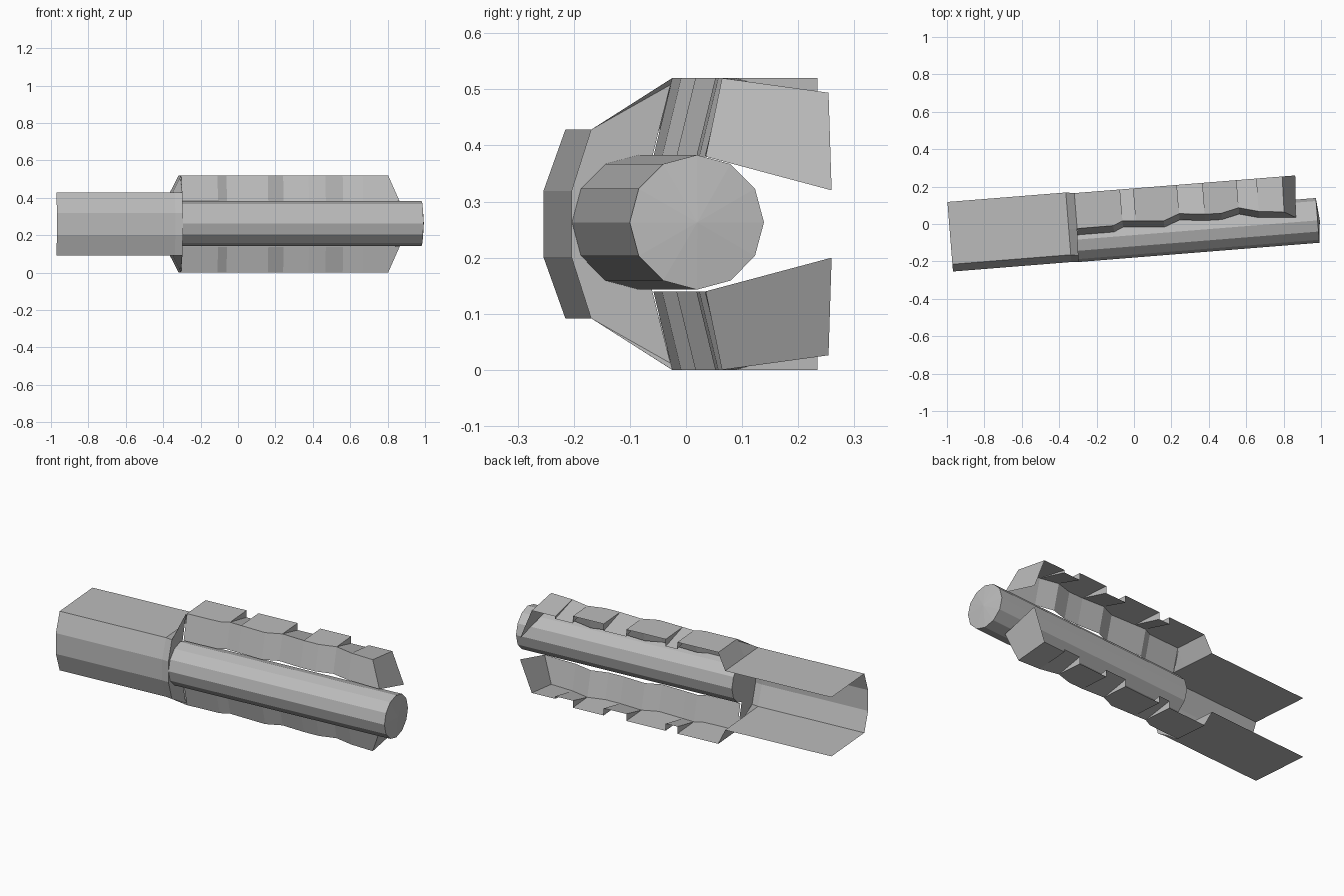
import bpy, bmesh, math
from mathutils import Matrix, Vector

old = bpy.data.objects.get("Cube")
if old:
    bpy.data.objects.remove(old, do_unlink=True)

# Single grey material
COLOR = (0.5, 0.5, 0.5, 1)
grey = bpy.data.materials.new("plain grey")
grey.use_nodes = True
grey.diffuse_color = COLOR
bsdf = grey.node_tree.nodes["Principled BSDF"]
bsdf.inputs["Base Color"].default_value = COLOR
bsdf.inputs["Roughness"].default_value = 0.6

MID_Z = 0.26                 # plane of symmetry between upper and lower halves
TILT = math.atan(0.08)       # the whole assembly is turned slightly in plan


def finish(name, bm, mirrored=True):
    mesh = bpy.data.meshes.new(name)
    bm.to_mesh(mesh)
    bm.free()
    mesh.materials.append(grey)
    ob = bpy.data.objects.new(name, mesh)
    ob.location.z = MID_Z
    ob.rotation_euler.z = TILT
    bpy.context.collection.objects.link(ob)
    if mirrored:
        mod = ob.modifiers.new("lower half", 'MIRROR')
        mod.use_axis = (False, False, True)
        mod.merge_threshold = 0.0005
    return ob


def loft(bm, sections):
    """Skin open sections; each runs from the back edge round to the front."""
    for a, b in zip(sections, sections[1:]):
        for i in range(len(a) - 1):
            corners = [a[i], a[i + 1], b[i + 1], b[i]]
            unique = []
            for c in corners:
                if c not in unique:
                    unique.append(c)
            if len(unique) > 2:
                bm.faces.new([bm.verts.new(c) for c in unique])
    bmesh.ops.remove_doubles(bm, verts=bm.verts, dist=0.0002)


# Sleeve: thin channel open at the back, flaring out at its collar
profile = [(0.197, 0.168), (0, 0.168), (-0.137, 0.168), (-0.176, 0.059), (-0.176, 0)]
collar = [(-0.303, 0.19, 0.26), (-0.305, 0, 0.26), (-0.31, -0.145, 0.168),
          (-0.31, -0.18, 0.059), (-0.31, -0.18, 0)]
bm = bmesh.new()
loft(bm, [[(u, v, z) for v, z in profile] for u in (-0.985, -0.35)] + [collar])
finish("sleeve", bm)

# Collar wall beside the barrel
bm = bmesh.new()
wall = [(-0.18, 0), (-0.06, 0), (-0.035, 0.122), (0, 0.26), (-0.145, 0.168), (-0.18, 0.059)]
bm.faces.new([bm.verts.new((-0.31, v, z)) for v, z in wall])
finish("collar_wall", bm)

# Grip shells: wavy front, notched outer sheet, open back
# each station: position along the axis, front wave offset, drop of the back edge
NOTCH, TIP = 0.04, 0.026
stations = [
    (-0.305, 0, 0), (-0.11, 0, 0), (-0.06, 0.022, 0), (-0.06, 0.022, NOTCH),
    (0.01, 0.016, NOTCH), (0.01, 0.016, 0), (0.16, 0.004, 0), (0.245, 0.036, 0),
    (0.245, 0.036, NOTCH), (0.38, 0.022, NOTCH), (0.38, 0.022, 0), (0.47, 0.02, 0),
    (0.565, 0.042, 0), (0.565, 0.042, NOTCH), (0.67, 0.014, NOTCH), (0.67, 0.014, TIP),
]
sections = [[(u, 0.19, 0.26 - drop), (u, wave, 0.26), (u, wave - 0.034, 0.12)]
            for u, wave, drop in stations]
tip = [(0.81, 0.19, 0.26 - TIP), (0.805, 0, 0.26), (0.865, -0.034, 0.12)]
bm = bmesh.new()
loft(bm, sections + [tip])
# slanted plate closing the far end
plate = [tip[2], (0.88, 0.19, 0.06), tip[0], tip[1]]
bm.faces.new([bm.verts.new(p) for p in plate])
bmesh.ops.remove_doubles(bm, verts=bm.verts, dist=0.0002)
finish("grip_shells", bm)

# Barrel: twelve-sided rod with a faintly pointed end
START, END = -0.31, 0.98
bm = bmesh.new()
place = Matrix.Translation(((START + END) / 2, -0.059, 0.003)) @ Matrix.Rotation(math.pi / 2, 4, 'Y')
bmesh.ops.create_cone(bm, cap_ends=True, segments=12, radius1=0.12, radius2=0.12,
                      depth=END - START, matrix=place)
bm.normal_update()
cap = [f for f in bm.faces if f.normal.x > 0.9]
poked = bmesh.ops.poke(bm, faces=cap)
for v in poked["verts"]:
    v.co.x += 0.012
finish("barrel", bm, mirrored=False)
